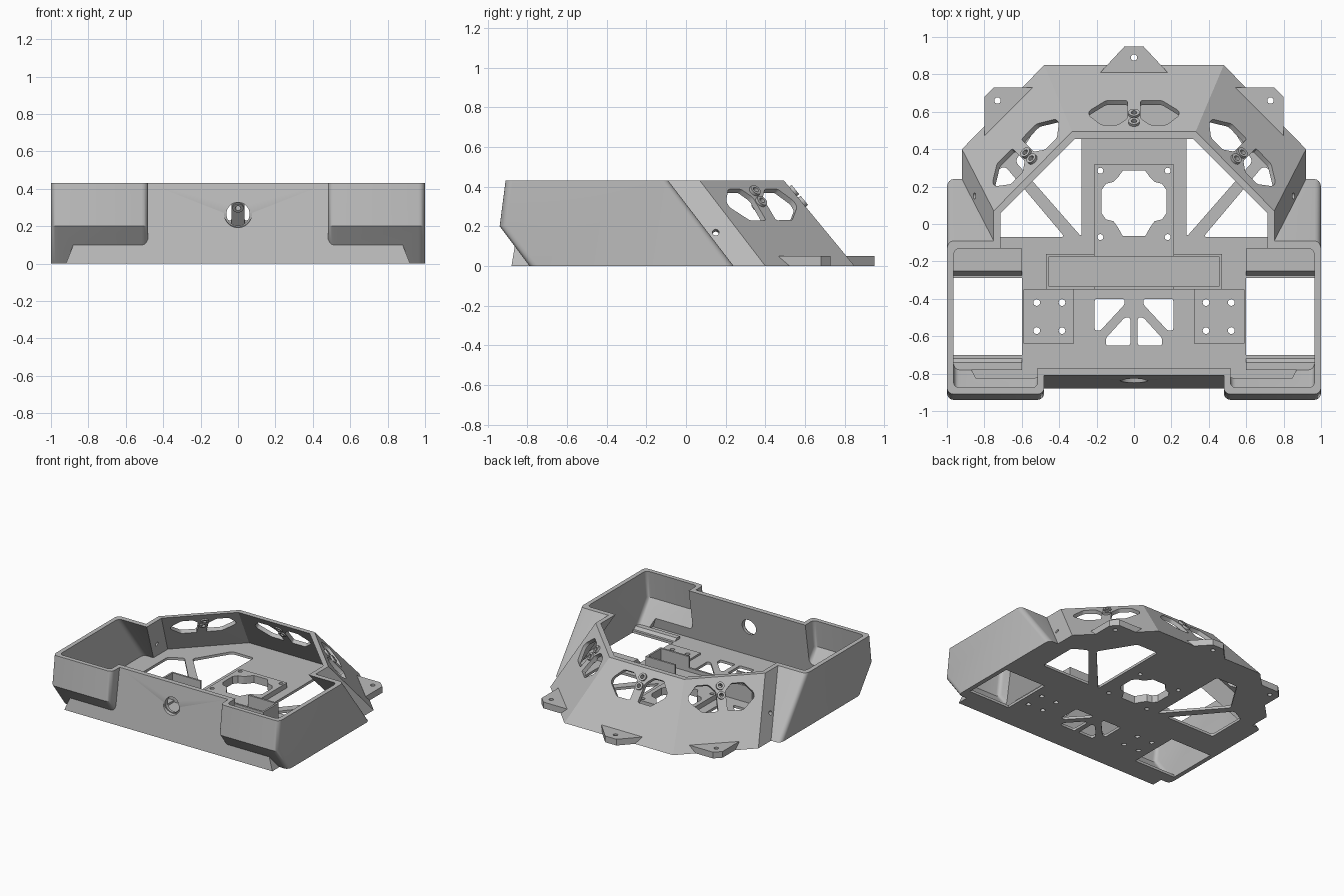
import bpy, bmesh, math
from mathutils import Vector, Matrix

if "Cube" in bpy.data.objects:
    bpy.data.objects.remove(bpy.data.objects["Cube"])

H = 0.43
grey = bpy.data.materials.new("plain grey")
grey.diffuse_color = (0.5, 0.5, 0.5, 1)
grey.use_nodes = True
grey.node_tree.nodes["Principled BSDF"].inputs["Base Color"].default_value = grey.diffuse_color


def make(name, bm):
    bmesh.ops.recalc_face_normals(bm, faces=bm.faces)
    me = bpy.data.meshes.new(name)
    bm.to_mesh(me)
    bm.free()
    me.materials.append(grey)
    ob = bpy.data.objects.new(name, me)
    bpy.context.collection.objects.link(ob)
    return ob


def loft(name, rings, round_by=0.0, seg=4):
    """Closed solid between two outlines; the connecting edges may be rounded."""
    bm = bmesh.new()
    a, b = [[bm.verts.new(p) for p in r] for r in rings]
    n = len(a)
    bm.faces.new(a)
    bm.faces.new(b[::-1])
    for i in range(n):
        j = (i + 1) % n
        bm.faces.new((a[j], a[i], b[i], b[j]))
    if round_by:
        edges = [bm.edges.get((a[i], b[i])) for i in range(n)]
        bmesh.ops.bevel(bm, geom=edges, offset=round_by, segments=seg,
                        profile=0.5, affect='EDGES')
    return make(name, bm)


def prism(name, pts, z0, z1, r=0.0):
    return loft(name, [[(x, y, z) for x, y in pts] for z in (z0, z1)], r)


def box(name, x0, x1, y0, y1, z0, z1):
    return prism(name, [(x0, y0), (x1, y0), (x1, y1), (x0, y1)], z0, z1)


def rod(name, pos, axis, r, length, seg=24):
    bm = bmesh.new()
    rot = Vector(axis).to_track_quat('Z', 'Y').to_matrix().to_4x4()
    bmesh.ops.create_cone(bm, cap_ends=True, segments=seg, radius1=r, radius2=r,
                          depth=length, matrix=Matrix.Translation(pos) @ rot)
    return make(name, bm)


def boolean(target, tool, op='DIFFERENCE'):
    m = target.modifiers.new(op, 'BOOLEAN')
    m.operation, m.solver, m.object = op, 'EXACT', tool
    dg = bpy.context.evaluated_depsgraph_get()
    me = bpy.data.meshes.new_from_object(target.evaluated_get(dg))
    target.modifiers.clear()
    target.data = me
    bpy.data.objects.remove(tool)


def mirror(half):
    return half + [(-x, y) for x, y in reversed(half)]


def hull(name, low, high, z0, z1):
    """Sloped central body, outlines given at z = 0 and z = H."""
    rings = []
    for z in (z0, z1):
        t = z / H
        rings.append([(a[0] + (b[0] - a[0]) * t, a[1] + (b[1] - a[1]) * t, z)
                      for a, b in zip(mirror(low), mirror(high))])
    return loft(name, rings)


def pod(name, side, x0, x1, prof, r):
    """Side pod with a yz profile; front, back and lower corners are rounded."""
    bm = bmesh.new()
    a, b = [[bm.verts.new((side * x, y, z)) for y, z in prof] for x in (x0, x1)]
    n = len(prof)
    fa, fb = bm.faces.new(a), bm.faces.new(b[::-1])
    for i in range(n):
        j = (i + 1) % n
        bm.faces.new((a[j], a[i], b[i], b[j]))
    tops = max(z for _, z in prof)
    lows = min(z for _, z in prof)
    edges = [e for f in (fa, fb) for e in f.edges
             if not all(v.co.z > tops - .001 for v in e.verts)
             and not all(v.co.z < lows + .001 for v in e.verts)]
    bmesh.ops.recalc_face_normals(bm, faces=bm.faces)
    bmesh.ops.bevel(bm, geom=edges, offset=r, segments=4, profile=0.5, affect='EDGES')
    return make(name, bm)


# outer body
shell = hull("chassis_shell", [(.92, -.88), (.92, .40), (.48, .85)],
             [(.75, -.81), (.75, .07), (.33, .495)], 0, H)
for s in (1, -1):
    boolean(shell, pod("pod", s, .48, 1, [(-.91, H), (-.94, .2), (-.79, 0),
                                          (.24, 0), (-.09, H)], .035), 'UNION')
# hollow interior
boolean(shell, hull("hollow", [(.885, -.84), (.885, .38), (.465, .81)],
                    [(.715, -.77), (.715, .055), (.315, .455)], .02, .5))
for s in (1, -1):
    boolean(shell, pod("pod_hollow", s, .515, .965,
                       [(-.868, .48), (-.905, .21), (-.765, .02), (.185, .02), (-.17, .48)], .03))

# fixing tabs around the back
tab = [(-.19, .80), (.19, .80), (.05, .95), (-.05, .95)]
boolean(shell, prism("tab", tab, 0, .05), 'UNION')
boolean(shell, rod("tab_hole", (0, .89, 0), (0, 0, 1), .017, .3))
for s in (1, -1):
    pts = [(s * x, y) for x, y in [(.54, .73), (.75, .73), (.80, .68), (.80, .47)]]
    boolean(shell, prism("tab", pts, 0, .05), 'UNION')
    boolean(shell, rod("tab_hole", (s * .73, .66, 0), (0, 0, 1), .017, .3))

# raised floor parts: centre plate, mounting pads, pod sills
boolean(shell, box("centre_plate", -.21, .21, -.17, .32, .01, .06), 'UNION')
for s in (1, -1):
    x0, x1 = sorted((s * .32, s * .59))
    boolean(shell, box("pad", x0, x1, -.64, -.35, .01, .035), 'UNION')
    x0, x1 = sorted((s * .6, s * .975))
    boolean(shell, box("wheel_opening", x0 + (.01 if s < 0 else 0), x1 - (.01 if s > 0 else 0),
                       -.70, -.29, -.1, .05))
    for prof in ([(-.29, 0), (-.25, .06), (-.13, .06), (-.13, 0)],
                 [(-.70, 0), (-.74, .04), (-.78, .04), (-.78, 0)]):
        sill = loft("sill", [[(x, y, z) for y, z in prof] for x in (x0, x1)])
        boolean(shell, sill, 'UNION')

# floor cut-outs on both sides
for s in (1, -1):
    for pts, r in (([(.28, .60), (.47, .60), (.635, .335), (.28, -.07)], .02),
                   ([(.37, -.07), (.80, -.07), (.80, .25), (.69, .31)], .02),
                   ([(.21, -.40), (.05, -.40), (.05, -.43), (.18, -.57), (.21, -.57)], .012),
                   ([(.02, -.50), (.05, -.50), (.15, -.61), (.15, -.65), (.02, -.65)], .012)):
        boolean(shell, prism("cutout", [(s * x, y) for x, y in pts], -.1, .055, r))
    for x in (.385, .52):
        for y in (-.42, -.57):
            boolean(shell, rod("pad_hole", (s * x, y, 0), (0, 0, 1), .018, .3, 16))
    for y in (.285, -.07):
        boolean(shell, rod("plate_hole", (s * .18, y, 0), (0, 0, 1), .016, .3, 16))
fan = [(.06, -.065), (.085, -.02), (.11, .015), (.15, .025), (.175, .06),
       (.175, .18), (.15, .215), (.11, .225), (.085, .25), (.06, .285)]
boolean(shell, prism("fan_opening", mirror(fan), -.1, .2))

# windows and sensor bosses in the three sloped rear walls
slope = Vector((0, H, .355)).normalized()
window = [(.035, .66), (.15, .66), (.24, .605), (.24, .58), (.175, .53), (.085, .53), (.035, .565)]


def wall_point(y):
    return Vector((0, y, (.85 - y) / .355 * H))


for angle, shift in ((0, 0), (-45, .14), (45, -.14)):
    turn = Matrix.Rotation(math.radians(angle), 3, 'Z')
    inset = .937 - .85 if angle else 0

    def place(u, y, depth):
        return turn @ (wall_point(y) + Vector((u + shift, inset, 0)) + slope * depth)
    axis = turn @ slope
    for s in (1, -1):
        boolean(shell, loft("window", [[place(s * u, y, d) for u, y in window]
                                       for d in (-.09, .05)], .012, 3))
    for y in (.585, .54):
        boolean(shell, rod("boss", place(0, y, -.012), axis, .03, .055), 'UNION')
    for y in (.585, .54):
        boolean(shell, rod("boss_hole", place(0, y, 0), axis, .015, .2, 16))

# front port with a shallow recess, and small side holes
boolean(shell, rod("port", (0, -.83, .265), (0, 1, 0), .062, .3, 32))
boolean(shell, rod("port_recess", (0, -.865, .265), (0, 1, .16), .075, .06, 32))
for s in (1, -1):
    boolean(shell, rod("side_hole", (s * .855, .15, .17), (1, 0, s * .4), .017, .16, 16))

# battery tray: low in the middle, tall at both ends
tray = box("battery_tray", -.47, .47, -.35, -.16, .015, .15)
boolean(tray, box("tray_hollow", -.455, .455, -.335, -.175, .03, .3))
boolean(tray, box("tray_gap", -.21, .21, -.5, 0, .06, .3))

for ob in (shell, tray):
    bpy.context.view_layer.objects.active = ob
    for o in bpy.context.view_layer.objects:
        o.select_set(o == ob)
    bpy.ops.object.shade_smooth_by_angle(angle=math.radians(30))
